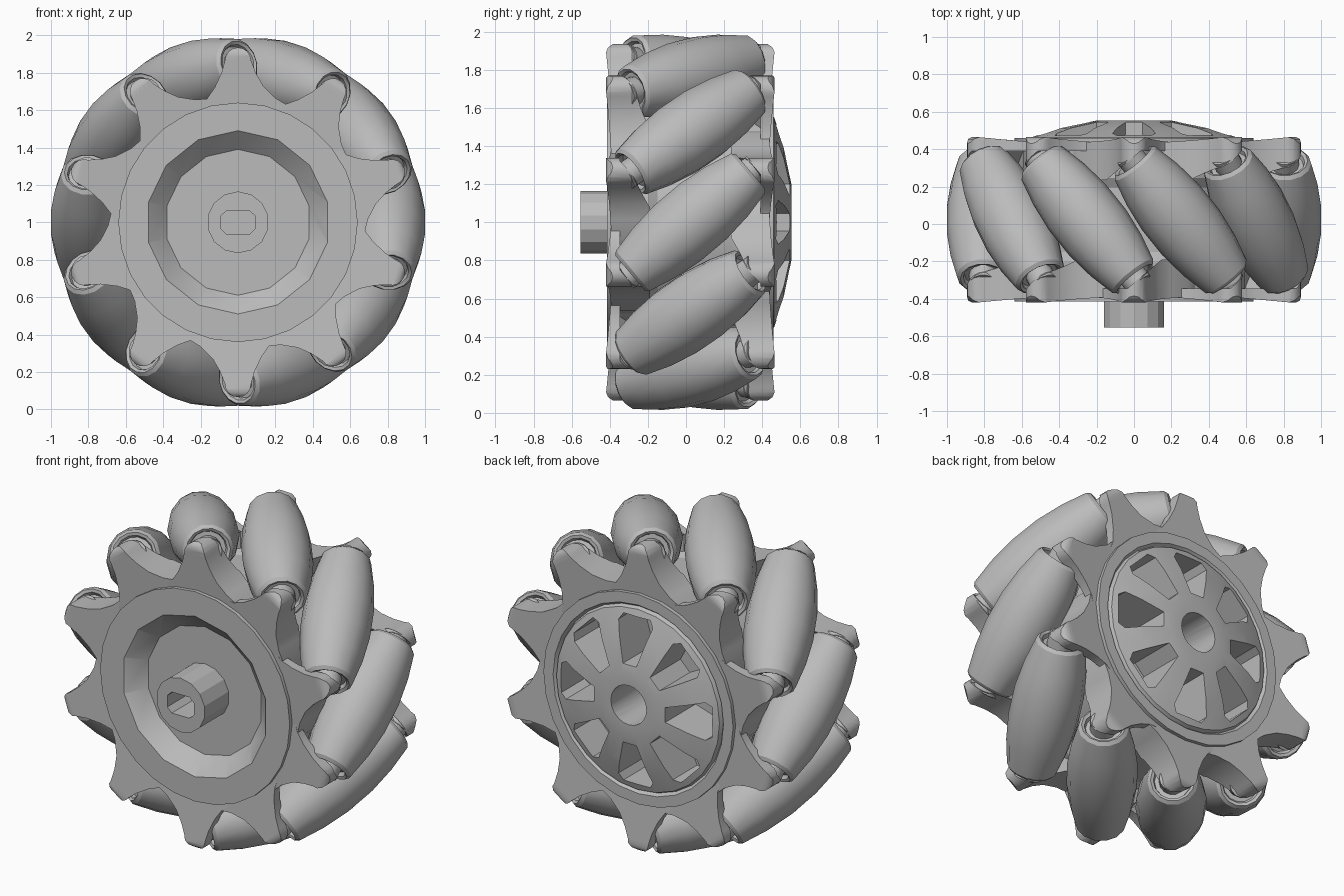
import bpy, bmesh
from math import cos, sin, pi, radians, atan2
from mathutils import Matrix, Vector

if "Cube" in bpy.data.objects:
    bpy.data.objects.remove(bpy.data.objects["Cube"])

COUNT = 10                  # rollers, and prongs per side
MID_Y = 0.0225              # middle plane of the wheel
SLANT = atan2(0.262, 0.31)  # roller axis against the wheel axis

grey = bpy.data.materials.new("plain grey")
grey.use_nodes = True
grey.diffuse_color = (0.5, 0.5, 0.5, 1)
grey.node_tree.nodes["Principled BSDF"].inputs["Base Color"].default_value = (0.5, 0.5, 0.5, 1)


def add_object(name, bm):
    bmesh.ops.recalc_face_normals(bm, faces=bm.faces)
    mesh = bpy.data.meshes.new(name)
    bm.to_mesh(mesh)
    bm.free()
    mesh.materials.append(grey)
    obj = bpy.data.objects.new(name, mesh)
    obj.location.z = 1
    bpy.context.collection.objects.link(obj)
    return obj


def select(obj):
    bpy.ops.object.select_all(action='DESELECT')
    obj.select_set(True)
    bpy.context.view_layer.objects.active = obj


def smooth(obj, angle=30):
    select(obj)
    bpy.ops.object.shade_smooth_by_angle(angle=radians(angle))


def lathe(profile, sides):
    """Turn (radius, y) points around the y axis."""
    bm = bmesh.new()
    verts = [bm.verts.new((0, y, r)) for r, y in profile]
    edges = [bm.edges.new(pair) for pair in zip(verts, verts[1:])]
    bmesh.ops.spin(bm, geom=verts + edges, cent=(0, 0, 0), axis=(0, 1, 0),
                   angle=2 * pi, steps=sides, use_duplicate=False)
    bmesh.ops.remove_doubles(bm, verts=bm.verts, dist=1e-4)
    return bm


def prism(points, y0, y1):
    """Extrude an (x, z) outline from y0 to y1."""
    bm = bmesh.new()
    face = bm.faces.new([bm.verts.new((x, y0, z)) for x, z in points])
    out = bmesh.ops.extrude_face_region(bm, geom=[face])["geom"]
    bmesh.ops.translate(bm, vec=(0, y1 - y0, 0),
                        verts=[v for v in out if isinstance(v, bmesh.types.BMVert)])
    bmesh.ops.recalc_face_normals(bm, faces=bm.faces)
    return bm


def trim(bm, point, normal):
    """Cut away what lies beyond a plane and close the opening."""
    bmesh.ops.bisect_plane(bm, geom=bm.verts[:] + bm.edges[:] + bm.faces[:],
                           plane_co=Vector(point), plane_no=Vector(normal), clear_outer=True)
    bmesh.ops.holes_fill(bm, edges=[e for e in bm.edges if e.is_boundary], sides=0)


def copies(bm, matrices):
    """Collect a placed copy of the shape for each matrix."""
    part = bpy.data.meshes.new("part")
    bm.to_mesh(part)
    bm.free()
    result = bmesh.new()
    for m in matrices:
        start = len(result.verts)
        result.from_mesh(part)
        result.verts.ensure_lookup_table()
        bmesh.ops.transform(result, matrix=m, verts=result.verts[start:])
    bpy.data.meshes.remove(part)
    return result


def carve(obj, bm):
    cutter = add_object("cutter", bm)
    cutter.hide_render = True
    mod = obj.modifiers.new("carve", 'BOOLEAN')
    mod.operation = 'DIFFERENCE'
    mod.solver = 'EXACT'
    mod.object = cutter
    select(obj)
    bpy.ops.object.modifier_apply(modifier=mod.name)
    bpy.data.objects.remove(cutter)


def turns(n, offset=0):
    return [Matrix.Rotation(offset + 2 * pi * i / n, 4, 'Y') for i in range(n)]


# Hub drum: flanged at both ends, shallow dome at the back
hub = add_object("hub", lathe(
    [(0, -0.415), (0.64, -0.415), (0.64, -0.2), (0.61, -0.15), (0.61, 0.195),
     (0.64, 0.245), (0.64, 0.46), (0.575, 0.46), (0.56, 0.44),
     (0.55, 0.463), (0.4, 0.513), (0.2, 0.553), (0, 0.553)], 28))

# Front dish, back axle hole and the openings between the spokes
carve(hub, lathe([(0, -0.32), (0.39, -0.32), (0.49, -0.415), (0.57, -0.49), (0, -0.49)], 14))
carve(hub, lathe([(0, 0.2), (0.12, 0.2), (0.12, 0.7), (0, 0.7)], 20))
opening = prism([(-0.045, 0.24), (0.045, 0.24), (0.115, 0.47), (0.09, 0.51),
                 (-0.09, 0.51), (-0.115, 0.47)], 0.25, 0.7)
carve(hub, copies(opening, turns(8)))
smooth(hub, 20)

# Axle socket with a flat-sided hole
socket = add_object("axle_socket", lathe(
    [(0, -0.553), (0.165, -0.553), (0.165, -0.28), (0, -0.28)], 14))
carve(socket, prism([(-0.09, -0.035), (-0.06, -0.064), (0.06, -0.064), (0.09, -0.035),
                     (0.09, 0.035), (0.06, 0.064), (-0.06, 0.064), (-0.09, 0.035)], -0.7, -0.33))
smooth(socket, 20)

# Prongs: round tip, straighter on one side and swept out on the other,
# sloped on the inside to face the roller end
swept = [(0.33, 0.54), (0.29, 0.61), (0.2, 0.665), (0.135, 0.73), (0.095, 0.8)]
straight = [(-0.088, 0.8), (-0.125, 0.72), (-0.17, 0.655), (-0.22, 0.62), (-0.24, 0.56)]
tip = [(0.07 * cos(a), 0.865 + 0.07 * sin(a)) for a in (pi * i / 8 for i in range(9))]
outline = swept + tip + straight
block = prism(outline, -0.5, 0)
trim(block, (0, -0.315, 0), (-sin(SLANT), cos(SLANT), 0))
trim(block, (0, -0.19, 0), (0, 1, 0))
plate = prism(outline, -0.5, -0.345)

flip = Matrix.Translation((0, 2 * MID_Y, 0)) @ Matrix.Rotation(pi, 4, 'Z')
both_sides = turns(COUNT) + [m @ flip for m in turns(COUNT)]
for name, shape in (("prongs", block), ("prong_plates", plate)):
    # Outer face leaning back to the flange, then a rounded nose
    for y, z, lean in ((-0.418, 0.88, -0.1), (-0.418, 0.895, 0.4), (-0.405, 0.92, 1.4)):
        trim(shape, (0, y, z), (0, -1, lean))
    obj = add_object(name, copies(shape, both_sides))
    smooth(obj, 35)

# Barrel rollers: lipped ends around a stout pin
half = [(0, 0.45), (0.075, 0.45), (0.075, 0.38), (0.1, 0.38), (0.107, 0.404),
        (0.123, 0.413), (0.141, 0.395), (0.175, 0.25), (0.195, 0.09)]
barrel = lathe(half + [(r, -t) for r, t in reversed(half)], 14)
place = Matrix.Translation((0, MID_Y, 0.806)) @ Matrix.Rotation(SLANT, 4, 'Z')
rollers = add_object("rollers", copies(barrel, [m @ place for m in turns(COUNT, pi / COUNT)]))
smooth(rollers, 30)
